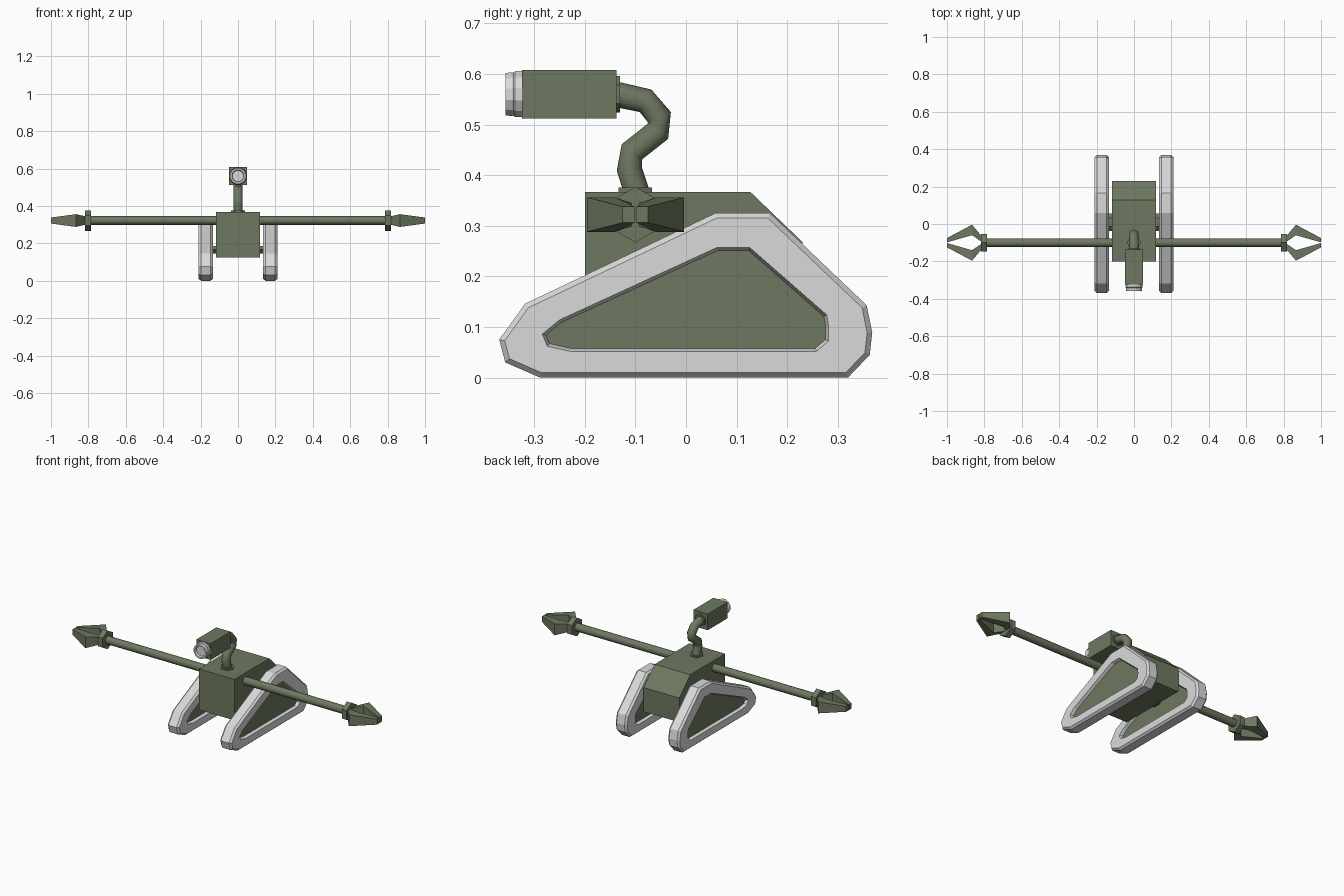
import bpy, bmesh, math
from mathutils import Vector

if "Cube" in bpy.data.objects:
    bpy.data.objects.remove(bpy.data.objects["Cube"])


def material(name, rgb):
    m = bpy.data.materials.new(name)
    m.diffuse_color = (*rgb, 1)
    m.use_nodes = True
    m.node_tree.nodes["Principled BSDF"].inputs["Base Color"].default_value = m.diffuse_color
    return m


GREEN = material("olive green", (0.155, 0.19, 0.118))
GREY = material("light grey", (0.70, 0.70, 0.70))


def loft(name, rings, mats, cap_index=0, smooth=False):
    """Bridge equal-sized rings of points and cap both ends."""
    bm = bmesh.new()
    loops = [[bm.verts.new(p) for p in ring] for ring in rings]
    n = len(loops[0])
    for a, b in zip(loops, loops[1:]):
        for i in range(n):
            j = (i + 1) % n
            bm.faces.new((a[i], a[j], b[j], b[i]))
    for cap in (loops[0], loops[-1]):
        bm.faces.new(cap).material_index = cap_index
    bmesh.ops.recalc_face_normals(bm, faces=bm.faces[:])
    mesh = bpy.data.meshes.new(name)
    bm.to_mesh(mesh)
    bm.free()
    for m in mats:
        mesh.materials.append(m)
    ob = bpy.data.objects.new(name, mesh)
    bpy.context.collection.objects.link(ob)
    if smooth:
        bpy.ops.object.select_all(action='DESELECT')
        ob.select_set(True)
        bpy.context.view_layer.objects.active = ob
        bpy.ops.object.shade_smooth_by_angle(angle=math.radians(50))
    return ob


def ring(centre, axis, r, n, turn=0.0, squash=1.0):
    """Polygon around an axis; the first corner points up when possible."""
    axis = Vector(axis).normalized()
    side = Vector((1, 0, 0)) if abs(axis.x) < 0.9 else Vector((0, 1, 0))
    up = axis.cross(side).normalized()
    pts = []
    for i in range(n):
        a = turn + math.tau * i / n
        pts.append(Vector(centre) + up * r * squash * math.cos(a) + side * r * math.sin(a))
    return pts


def inset(poly, d):
    """Move every edge of a clockwise polygon inwards by d."""
    out = []
    for i, p in enumerate(poly):
        p0, p1, p2 = Vector(poly[i - 1]), Vector(p), Vector(poly[(i + 1) % len(poly)])
        e1, e2 = (p1 - p0).normalized(), (p2 - p1).normalized()
        n1, n2 = Vector((e1.y, -e1.x)), Vector((e2.y, -e2.x))
        out.append(p1 + (n1 + n2) * d / (1 + n1.dot(n2)))
    return out


# Body with sloped upper rear
body = [(-0.2, 0.124), (-0.2, 0.367), (0.127, 0.367), (0.23, 0.268), (0.23, 0.124)]
loft("body", [[(x, y, z) for y, z in body] for x in (-0.117, 0.117)], [GREEN])

# Track outlines (y, z), clockwise
outer = [(0.058, 0.325), (0.166, 0.325), (0.357, 0.143), (0.368, 0.089), (0.363, 0.045),
         (0.32, 0.0), (-0.288, 0.0), (-0.357, 0.03), (-0.369, 0.075), (-0.318, 0.146)]
inner = [(0.061, 0.257), (0.126, 0.257), (0.278, 0.124), (0.282, 0.1), (0.281, 0.072),
         (0.258, 0.052), (-0.229, 0.052), (-0.274, 0.062), (-0.284, 0.086), (-0.25, 0.114)]
half = [(inset(inner, 0.006), 0.02), (inner, 0.0375), (inset(outer, 0.01), 0.0375), (outer, 0.026)]
section = [(p, -x) for p, x in half] + [(p, x) for p, x in reversed(half)]

ARM_Y, ARM_Z = -0.1, 0.322
for s, side in ((-1, "left"), (1, "right")):
    # Bevelled track loop with recessed green panels
    loft(side + "_track", [[(s * 0.1725 + x, p[0], p[1]) for p in poly] for poly, x in section],
         [GREY, GREEN], cap_index=1)
    # Axle between body and track
    loft(side + "_axle", [ring((s * x, 0.009, 0.167), (1, 0, 0), 0.046, 6, math.pi / 6, 0.5)
                          for x in (0.11, 0.155)], [GREEN])
    # Arm rod and hexagonal wrist collar
    loft(side + "_arm", [ring((s * x, ARM_Y, ARM_Z), (1, 0, 0), 0.023, 12)
                         for x in (0.11, 0.79)], [GREEN], smooth=True)
    loft(side + "_wrist", [ring((s * x, ARM_Y, ARM_Z), (1, 0, 0), 0.055, 6)
                           for x in (0.786, 0.818)], [GREEN])
    # Two-pronged claw: sections of (x, inner y, outer y, half height)
    for t, prong in ((-1, "front"), (1, "rear")):
        rings = []
        for x, y0, y1, h in ((0.81, 0.002, 0.03, 0.021), (0.866, 0.04, 0.096, 0.034),
                             (1.0, 0.002, 0.025, 0.016)):
            rings.append([(s * x, ARM_Y + t * y, ARM_Z + z)
                          for y, z in ((y0, -h), (y1, -h), (y1, h), (y0, h))])
        loft(side + "_" + prong + "_prong", rings, [GREEN])

# Neck base, curved neck and its socket on the head
loft("neck_base", [ring((0, -0.1, z), (0, 0, 1), 0.038, 6, math.pi / 6)
                   for z in (0.36, 0.376)], [GREEN])
path = [Vector((0, y, z)) for y, z in
        ((-0.097, 0.366), (-0.112, 0.412), (-0.107, 0.446), (-0.055, 0.487),
         (-0.053, 0.515), (-0.08, 0.547), (-0.14, 0.56))]
neck = []
for i, p in enumerate(path):
    d = path[min(i + 1, len(path) - 1)] - path[max(i - 1, 0)]
    neck.append(ring(p, d, 0.025, 12))
loft("neck", neck, [GREEN], smooth=True)
loft("neck_socket", [ring((0, y, 0.56), (0, 1, 0), 0.036, 6) for y in (-0.14, -0.13)], [GREEN])

# Camera head box
loft("head", [[(x, y, z) for x, z in ((-0.047, 0.512), (0.047, 0.512), (0.047, 0.608), (-0.047, 0.608))]
              for y in (-0.324, -0.137)], [GREEN])

# Stepped lens barrel with recessed glass
lens = [(-0.32, 0.047), (-0.338, 0.047), (-0.341, 0.044), (-0.344, 0.045),
        (-0.357, 0.043), (-0.357, 0.034), (-0.346, 0.03)]
loft("lens", [ring((0, y, 0.56), (0, 1, 0), r, 12, math.pi / 12) for y, r in lens], [GREY])
